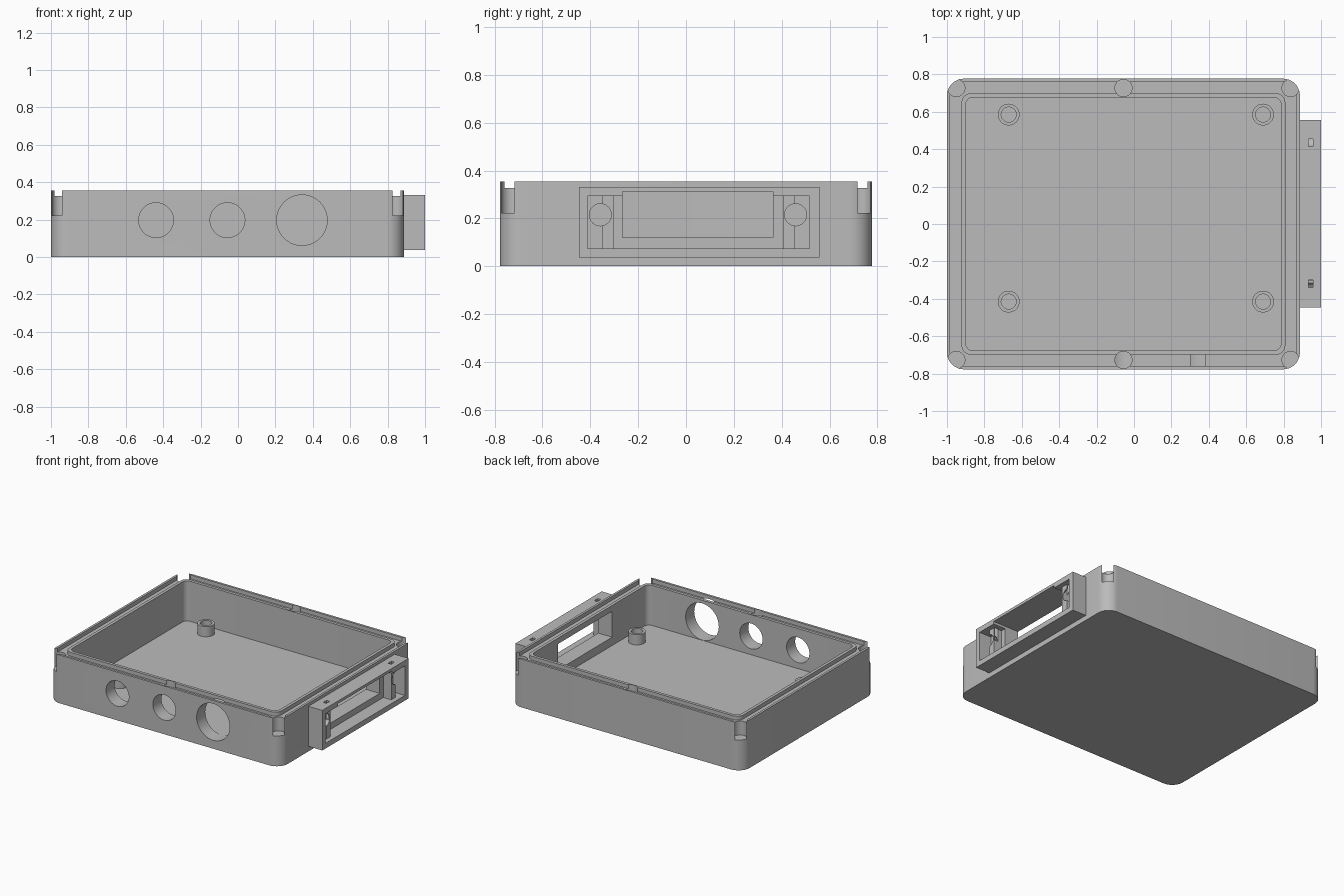
import bpy, bmesh, math
from mathutils import Vector, Matrix

cube = bpy.data.objects.get("Cube")
if cube:
    bpy.data.objects.remove(cube, do_unlink=True)

grey = bpy.data.materials.new("plain grey")
grey.use_nodes = True
grey.diffuse_color = (0.5, 0.5, 0.5, 1)
grey.node_tree.nodes["Principled BSDF"].inputs["Base Color"].default_value = (0.5, 0.5, 0.5, 1)


def prism(name, points, z0, z1):
    """Extrude a flat outline from z0 to z1."""
    bm = bmesh.new()
    face = bm.faces.new([bm.verts.new((x, y, z0)) for x, y in points])
    top = bmesh.ops.extrude_face_region(bm, geom=[face])["geom"]
    for v in top:
        if isinstance(v, bmesh.types.BMVert):
            v.co.z = z1
    bmesh.ops.recalc_face_normals(bm, faces=bm.faces)
    mesh = bpy.data.meshes.new(name)
    bm.to_mesh(mesh)
    bm.free()
    mesh.materials.append(grey)
    obj = bpy.data.objects.new(name, mesh)
    bpy.context.collection.objects.link(obj)
    return obj


def block(name, x, y, z):
    return prism(name, [(x[0], y[0]), (x[1], y[0]), (x[1], y[1]), (x[0], y[1])], *z)


def rounded(name, inset, radius, z0, z1, steps=10):
    """Rounded rectangle, inset from the outer wall of the case."""
    x0, x1, y = -1 + inset + radius, X1 - inset - radius, Y - inset - radius
    points = []
    for i, (cx, cy) in enumerate([(x1, y), (x0, y), (x0, -y), (x1, -y)]):
        for s in range(steps + 1):
            a = math.pi / 2 * (i + s / steps)
            points.append((cx + radius * math.cos(a), cy + radius * math.sin(a)))
    return prism(name, points, z0, z1)


def cylinder(name, centre, radius, length, axis="Z", sides=48):
    """Cylinder that starts at centre and runs along the axis."""
    points = [(radius * math.cos(t * math.tau / sides), radius * math.sin(t * math.tau / sides))
              for t in range(sides)]
    obj = prism(name, points, 0, length)
    turn = Vector((0, 0, 1)).rotation_difference(
        {"X": Vector((1, 0, 0)), "Y": Vector((0, 1, 0)), "Z": Vector((0, 0, 1))}[axis])
    obj.data.transform(Matrix.Translation(centre) @ turn.to_matrix().to_4x4())
    return obj


def combine(target, tool, operation="DIFFERENCE"):
    bpy.context.view_layer.objects.active = target
    mod = target.modifiers.new("combine", "BOOLEAN")
    mod.operation, mod.solver, mod.object = operation, "EXACT", tool
    bpy.ops.object.modifier_apply(modifier=mod.name)


def cut(tool, *targets):
    tool.hide_render = True
    for target in targets:
        combine(target, tool)
    bpy.data.objects.remove(tool, do_unlink=True)


X1, Y, TOP = 0.887, 0.777, 0.355
FLOOR, GROOVE = 0.06, 0.326
MID = (X1 - 1) / 2

# Open case with a thin outer lip and a seal groove
case = rounded("case", 0, 0.09, 0, TOP)
cut(rounded("cavity", 0.1, 0.04, FLOOR, 0.5), case)
groove = rounded("groove", 0.017, 0.075, GROOVE, 0.5)
cut(rounded("groove_core", 0.078, 0.05, 0.3, 0.6), groove)
cut(groove, case)

# Round sockets in the rim: four corners and two midpoints
for x in (-0.95, MID, X1 - 0.05):
    for y in (-0.727, 0.727):
        cut(cylinder("socket", (x, y, 0.223), 0.046, 0.3), case)

# Cable holes in the front wall
for x, r in ((-0.438, 0.093), (MID, 0.093), (0.342, 0.135)):
    cut(cylinder("cable_hole", (x, -0.9, 0.197), r, 0.3, "Y", 64), case)

# Connector frame on the left side
frame = block("connector_frame", (0.88, 1), (-0.447, 0.557), (0.037, 0.332))
cut(block("recess", (0.9, 1.1), (-0.412, 0.515), (0.075, 0.293)), frame)
for y0, y1 in ((-0.35, -0.302), (0.405, 0.455)):
    bar = block("bar", (0.89, 0.965), (y0, y1), (0.06, 0.31))
    combine(frame, bar, "UNION")
    bpy.data.objects.remove(bar, do_unlink=True)
cut(block("opening", (0.7, 1.1), (-0.265, 0.363), (0.121, 0.312)), case, frame)
for y, slot_y in ((-0.358, -0.32), (0.458, 0.435)):
    cut(cylinder("screw_hole", (0.82, y, 0.215), 0.046, 0.3, "X"), case, frame)
    cut(block("nut_slot", (0.932, 0.957), (slot_y - 0.02, slot_y + 0.02), (0.2, 0.4)), frame)

# Hollow mounting posts on the floor
posts = []
for x in (-0.67, 0.69):
    for y in (-0.415, 0.585):
        post = cylinder("mounting_post", (x, y, FLOOR - 0.01), 0.058, 0.085)
        cut(cylinder("post_hole", (x, y, FLOOR), 0.04, 0.2), post)
        posts.append(post)

# Smooth curved walls, keep edges sharp
bpy.ops.object.select_all(action="DESELECT")
for obj in [case, frame] + posts:
    obj.select_set(True)
bpy.context.view_layer.objects.active = case
bpy.ops.object.shade_smooth_by_angle(angle=math.radians(30))
